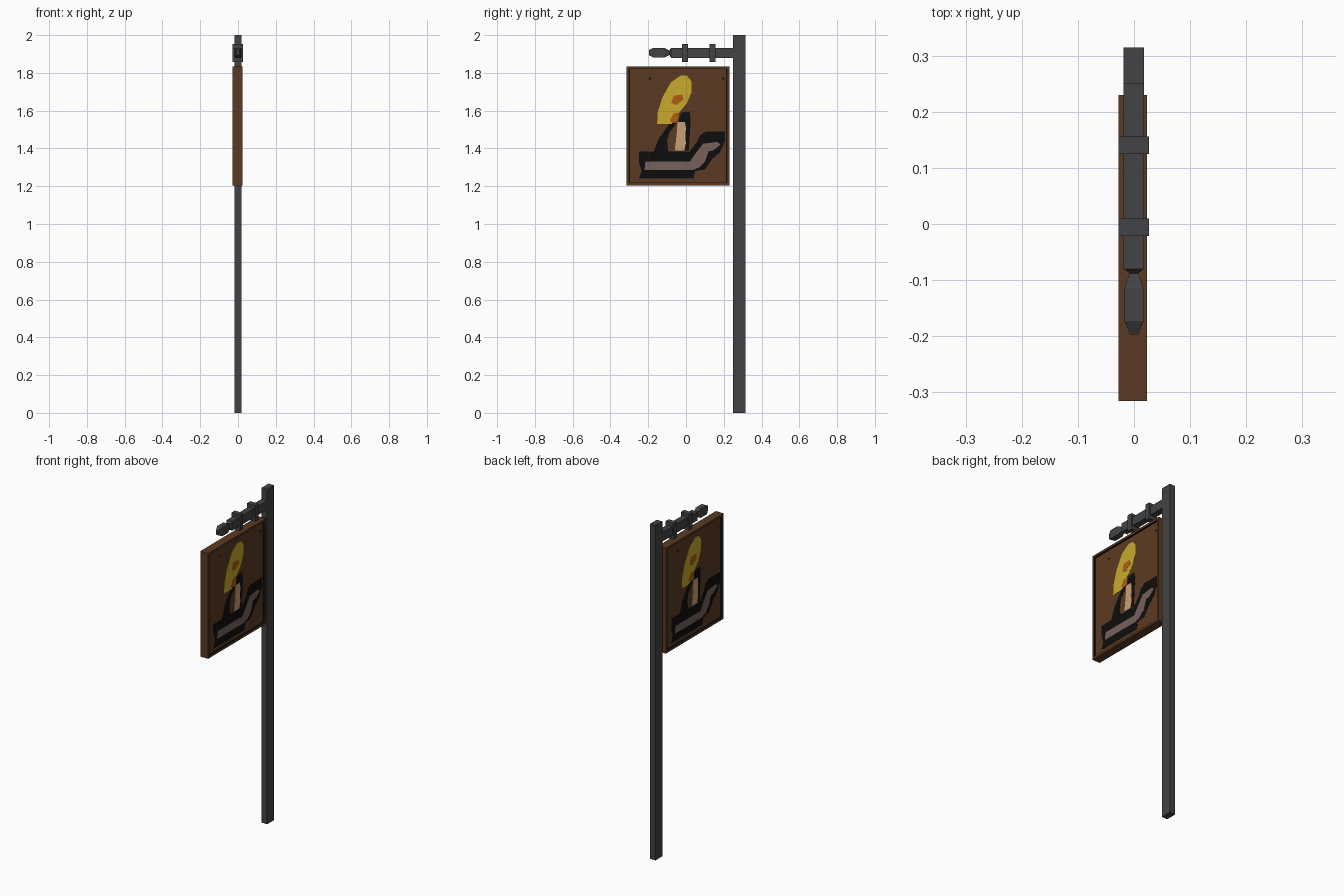
import bpy, bmesh

if "Cube" in bpy.data.objects:
    bpy.data.objects.remove(bpy.data.objects["Cube"])


def material(name, rgb):
    m = bpy.data.materials.new(name)
    m.diffuse_color = (*rgb, 1)
    m.use_nodes = True
    m.node_tree.nodes["Principled BSDF"].inputs["Base Color"].default_value = m.diffuse_color
    return m


IRON = material("dark iron", (0.056, 0.055, 0.058))
WOOD = material("brown wood", (0.105, 0.043, 0.016))
BLACK = material("black paint", (0.004, 0.004, 0.004))
YELLOW = material("flame yellow", (0.58, 0.40, 0.025))
ORANGE = material("flame orange", (0.42, 0.11, 0.006))
WAX = material("candle wax", (0.60, 0.35, 0.18))
PEWTER = material("pewter", (0.18, 0.12, 0.107))


def finish(bm, name, *mats):
    bmesh.ops.recalc_face_normals(bm, faces=bm.faces)
    me = bpy.data.meshes.new(name)
    bm.to_mesh(me)
    bm.free()
    for m in mats:
        me.materials.append(m)
    ob = bpy.data.objects.new(name, me)
    bpy.context.collection.objects.link(ob)
    return ob


def box_bm(lo, hi):
    bm = bmesh.new()
    bmesh.ops.create_cube(bm, size=1)
    for v in bm.verts:
        v.co = [(a + b) / 2 + c * (b - a) for a, b, c in zip(lo, hi, v.co)]
    return bm


def box(name, lo, hi, mat):
    return finish(box_bm(lo, hi), name, mat)


# Post, arm and the two arm bands
box("post", (-0.019, 0.25, 0), (0.018, 0.315, 2), IRON)
box("arm", (-0.019, -0.08, 1.88), (0.018, 0.25, 1.933), IRON)
for i, y in enumerate((-0.021, 0.125)):
    box(f"arm_band_{i + 1}", (-0.028, y, 1.857), (0.027, y + 0.031, 1.953), IRON)

# Arm finial: rectangular sections lofted along y (y, half width, half height)
bm = bmesh.new()
rings = []
for y, w, h in ((-0.079, 0.018, 0.026), (-0.088, 0.008, 0.012),
                (-0.115, 0.017, 0.026), (-0.173, 0.017, 0.026),
                (-0.197, 0.007, 0.013)):
    rings.append([bm.verts.new((sx * w, y, 1.907 + sz * h))
                  for sx, sz in ((-1, -1), (1, -1), (1, 1), (-1, 1))])
for a, b in zip(rings, rings[1:]):
    for i in range(4):
        j = (i + 1) % 4
        bm.faces.new((a[i], a[j], b[j], b[i]))
bm.faces.new(rings[0])
bm.faces.new(rings[-1])
finish(bm, "arm_finial", IRON)

# Sign board with a recessed panel on both sides, black recess walls
XC, YC, DEPTH = -0.0025, -0.0425, 0.009
bm = box_bm((-0.028, -0.315, 1.205), (0.023, 0.23, 1.835))
bm.normal_update()
sides = [f for f in bm.faces if abs(f.normal.x) > 0.9]
bmesh.ops.inset_individual(bm, faces=sides, thickness=0.019)
walls = bmesh.ops.inset_individual(bm, faces=sides, thickness=0.003, depth=-DEPTH)
for f in walls["faces"]:
    if f not in sides:
        f.material_index = 1
finish(bm, "sign_board", WOOD, BLACK)


# Painted picture: thin plates, same picture turned round on the other side.
# Outlines are in hundredths of a unit: y, z - 1.2
def plate(name, outlines, mat, layer):
    bm = bmesh.new()
    x0, x1 = 0.0255 - DEPTH - 0.001, 0.0255 - DEPTH + 0.001 * layer
    for s in (1, -1):
        for pts in outlines:
            a, b = [[bm.verts.new((XC + s * x, YC + s * (y / 100 - YC), 1.2 + z / 100))
                     for y, z in pts] for x in (x0, x1)]
            bm.faces.new(a)
            bm.faces.new(b)
            for i in range(len(a)):
                j = (i + 1) % len(a)
                bm.faces.new((a[i], a[j], b[j], b[i]))
    return finish(bm, name, mat)


plate("flame", [[(-3, 58.5), (0.5, 58.5), (3, 55.5), (3, 50), (0.5, 44), (-4, 38.5),
                 (-7.5, 33), (-15.3, 33), (-15, 39), (-12.5, 47), (-8, 55)]], YELLOW, 1)
plate("flame_core", [[(-6.5, 48), (-2, 48.5), (-1.2, 46), (-5, 43), (-7.8, 44)],
                     [(-6.5, 38.5), (-4, 39), (-4, 34.5), (-7.5, 33.5), (-8.5, 35)]], ORANGE, 2)
plate("wick_and_shadow", [[(-2.5, 39), (2, 39.5), (2.5, 34.5), (1.5, 19), (-0.6, 19),
                           (-0.6, 34), (-4.5, 34)],
                          [(-8.5, 33.5), (-5, 33.5), (-9, 28), (-10, 24), (-9.5, 18.5),
                           (-17, 18.5), (-14.5, 25)]], BLACK, 1)
plate("candle", [[(-4.5, 34), (-0.6, 34), (0, 31), (-0.4, 26), (0, 23), (-1, 18.8),
                  (-6, 18.8), (-5, 27)]], WAX, 2)
plate("holder_outline", [[(-25, 18.5), (2, 18.5), (5.5, 23), (7.5, 27), (10.5, 29),
                          (20.5, 29), (20.8, 24), (18, 18), (14, 14.5), (10, 8.8),
                          (4.8, 8), (4, 4), (-25, 4), (-23.5, 8), (-25, 13)]], BLACK, 1)
plate("holder", [[(-21.5, 13), (2, 13), (5.5, 18), (9, 22.5), (16.5, 23.5), (18.3, 22),
                  (14.5, 19), (12, 18.5), (10, 13), (7, 10), (3.5, 8.5), (-22, 8.5)]],
      PEWTER, 2)
plate("nail_heads", [[(y - 0.5, z - 0.5), (y + 0.5, z - 0.5), (y + 0.5, z + 0.5),
                      (y - 0.5, z + 0.5)] for y, z in ((-19, 57), (19.5, 57))], BLACK, 1)
